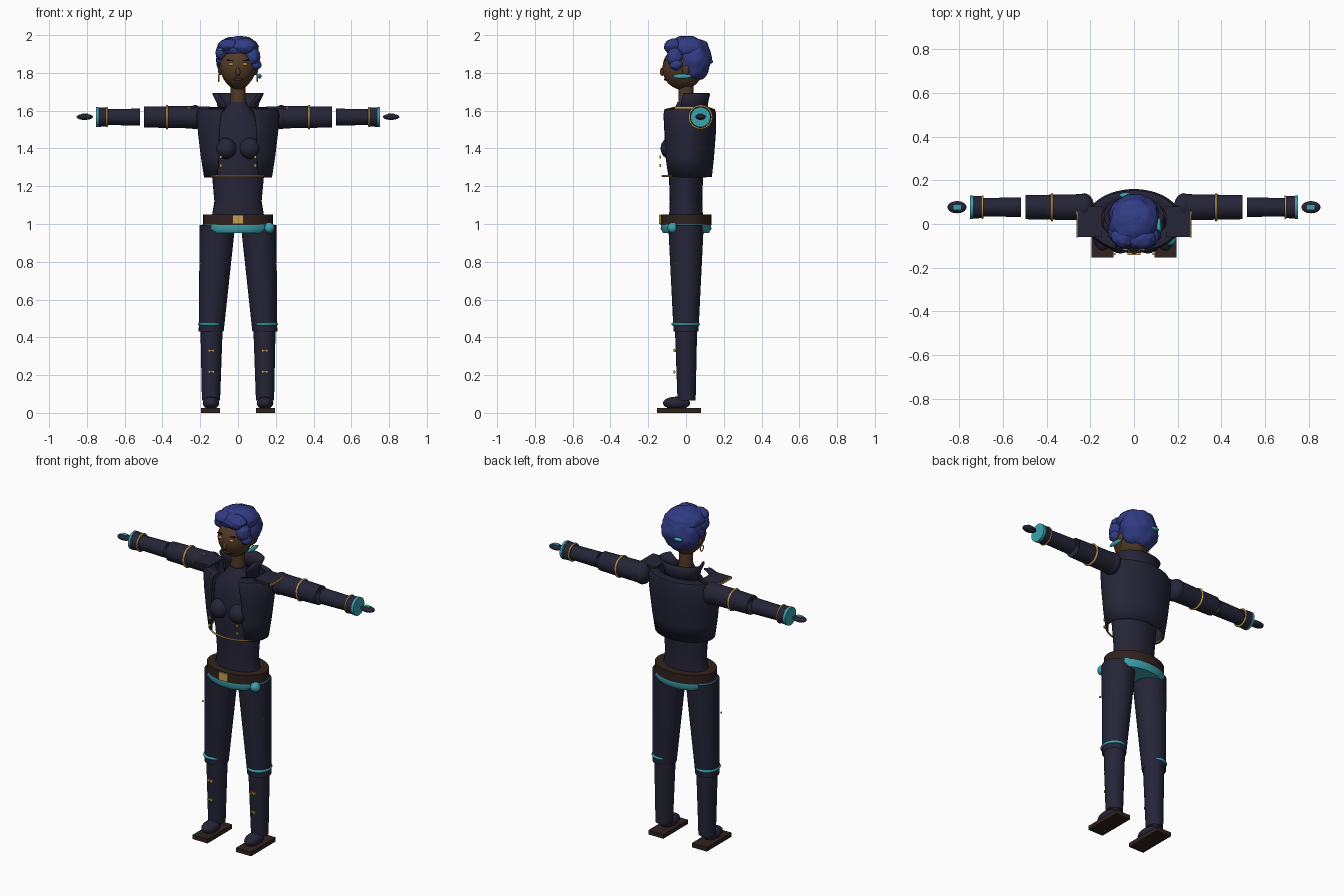
import bpy, bmesh, math
from mathutils import Vector, Matrix, noise

cube = bpy.data.objects.get("Cube")
if cube:
    bpy.data.objects.remove(cube, do_unlink=True)


def material(name, r, g, b):
    m = bpy.data.materials.new(name)
    m.use_nodes = True
    m.diffuse_color = (r, g, b, 1)
    m.node_tree.nodes["Principled BSDF"].inputs["Base Color"].default_value = (r, g, b, 1)
    return m


NAVY = material("navy cloth", 0.018, 0.018, 0.038)
HAIR = material("blue hair", 0.03, 0.045, 0.23)
SKIN = material("brown skin", 0.085, 0.042, 0.02)
GOLD = material("gold trim", 0.55, 0.34, 0.08)
TEAL = material("teal accent", 0.045, 0.36, 0.42)
LEATHER = material("dark leather", 0.03, 0.016, 0.012)
DARK = material("dark brow", 0.012, 0.008, 0.008)
LIPS = material("lips", 0.06, 0.022, 0.016)


def finish(name, bm, mat, sharp=0.7):
    """Turn a bmesh into a smooth object that keeps its hard edges."""
    bmesh.ops.recalc_face_normals(bm, faces=bm.faces)
    for f in bm.faces:
        f.smooth = True
    for e in bm.edges:
        if len(e.link_faces) == 2 and e.calc_face_angle() > sharp:
            e.smooth = False
    me = bpy.data.meshes.new(name)
    bm.to_mesh(me)
    bm.free()
    me.materials.append(mat)
    ob = bpy.data.objects.new(name, me)
    bpy.context.collection.objects.link(ob)
    return ob


def ellipsoid(name, c, r, mat, lump=0.0, tilt=0.0):
    bm = bmesh.new()
    bmesh.ops.create_icosphere(bm, subdivisions=4 if lump else 3, radius=1)
    for v in bm.verts:
        if lump:
            d = noise.voronoi(v.co * 1.9 + Vector(c) * 9)[0]
            v.co *= 1 + lump * (0.5 - d[0] * 1.3)
    m = Matrix.Translation(c) @ Matrix.Rotation(tilt, 4, 'Y') @ Matrix.Diagonal((*r, 1))
    bm.transform(m)
    return finish(name, bm, mat)


def box(name, c, size, mat, tilt=0.0):
    bm = bmesh.new()
    bmesh.ops.create_cube(bm, size=1)
    bm.transform(Matrix.Translation(c) @ Matrix.Rotation(tilt, 4, 'Y') @ Matrix.Diagonal((*size, 1)))
    return finish(name, bm, mat)


def loft(name, stations, mat, axis='Z', opening=None, thick=0.0, seg=32):
    """Skin elliptical rings (centre, rx, ry); opening lists front gap half-angles."""
    bm, rings = bmesh.new(), []
    for i, (c, rx, ry) in enumerate(stations):
        gap = opening[i] if opening else 0
        n = seg + 1 if opening else seg
        ring = []
        for k in range(n):
            a = gap + (2 * math.pi - 2 * gap) * k / seg
            u, v = rx * math.sin(a), -ry * math.cos(a)
            off = Vector((u, v, 0)) if axis == 'Z' else Vector((0, v, u))
            ring.append(bm.verts.new(Vector(c) + off))
        rings.append(ring)
    for a, b in zip(rings, rings[1:]):
        for k in range(len(a) - (1 if opening else 0)):
            j = (k + 1) % len(a)
            bm.faces.new((a[k], a[j], b[j], b[k]))
    if not opening:
        bm.faces.new(rings[0])
        bm.faces.new(rings[-1])
    ob = finish(name, bm, mat)
    if thick:
        s = ob.modifiers.new("thickness", 'SOLIDIFY')
        s.thickness, s.offset = thick, 0
    return ob


def capsule(name, p, q, r0, r1, mat, axis='Z', end=0.03):
    """Tapered limb with rounded ends."""
    p, q = Vector(p), Vector(q)
    d = (q - p).normalized() * end
    arc = [math.pi / 2 * (k + 0.3) / 5.3 for k in range(6)]
    st = [(p + d * (1 - math.sin(a)), r0 * math.sin(a) ** 0 * math.cos(math.pi / 2 - a), r0 * math.sin(a))
          for a in arc]
    st += [(q - d * (1 - math.sin(a)), r1 * math.sin(a), r1 * math.sin(a)) for a in reversed(arc)]
    return loft(name, st, mat, axis)


def ring(name, c, rx, ry, minor, mat, axis='Z', seg=40):
    bm, n = bmesh.new(), 8
    loops = []
    for k in range(seg):
        a = 2 * math.pi * k / seg
        row = []
        for j in range(n):
            b = 2 * math.pi * j / n
            w, h = minor * math.cos(b), minor * math.sin(b)
            u, v = (rx + w) * math.cos(a), (ry + w) * math.sin(a)
            off = {'Z': (u, v, h), 'X': (h, u, v), 'Y': (u, h, v)}[axis]
            row.append(bm.verts.new(Vector(c) + Vector(off)))
        loops.append(row)
    for k in range(seg):
        a, b = loops[k], loops[(k + 1) % seg]
        for j in range(n):
            bm.faces.new((a[j], a[(j + 1) % n], b[(j + 1) % n], b[j]))
    return finish(name, bm, mat, 2)


def level(z, y, rx, ry):
    return ((0, y, z), rx, ry)


# Torso, belt and sash
loft("torso", [level(1.03, 0, .14, .09), level(1.12, 0, .125, .086), level(1.25, 0, .137, .09),
               level(1.4, 0, .15, .1), level(1.54, 0, .14, .09), level(1.6, 0, .075, .065),
               level(1.645, 0, .045, .045)], NAVY)
loft("belt", [level(.995, 0, .184, .134), level(1.05, 0, .184, .134)], LEATHER, seg=48)
box("belt_buckle", (0, -.136, 1.023), (.058, .012, .048), GOLD)
loft("sash", [level(.953, 0, .172, .122), level(.975, 0, .188, .134), level(.997, 0, .188, .132)], TEAL, seg=48)
ellipsoid("sash_knot", (.165, -.07, .98), (.029, .029, .029), TEAL)

# Open jacket with hem and collar
loft("jacket", [level(1.248, .008, .176, .125), level(1.35, .01, .192, .134), level(1.48, .013, .208, .141),
                level(1.58, .014, .216, .142), level(1.605, .014, .206, .136), level(1.615, .02, .15, .1)],
     NAVY, opening=[.68, .55, .5, .42, .4, .5], thick=.008, seg=56)
ring("jacket_hem", (0, .002, 1.254), .168, .126, .005, GOLD)
loft("collar", [level(1.59, .035, .1, .075), level(1.64, .035, .108, .078), level(1.692, .038, .134, .086)],
     NAVY, opening=[.75, .7, .95], thick=.008)

# Neck and head
loft("neck", [level(1.6, 0, .041, .04), level(1.76, 0, .038, .038)], SKIN)
HC, HR = Vector((0, -.018, 1.825)), Vector((.098, .108, .115))
head = ellipsoid("head", HC, HR, SKIN)
for v in head.data.vertices:
    if v.co.z < HC.z:
        v.co.x *= 1 - 1.6 * (HC.z - v.co.z)


def on_face(x, z, out=0.0):
    k = 1 - (x / HR.x) ** 2 - ((z - HC.z) / HR.z) ** 2
    return Vector((x, HC.y - HR.y * math.sqrt(max(k, 0)) - out, z))


ellipsoid("nose", on_face(0, 1.806), (.013, .014, .022), SKIN)
ellipsoid("mouth", on_face(0, 1.766), (.027, .007, .007), LIPS)
for s, side in ((1, "left"), (-1, "right")):
    ellipsoid(side + "_eye", on_face(s * .037, 1.846), (.016, .006, .007), GOLD)
    box(side + "_brow", on_face(s * .04, 1.866, .002), (.036, .009, .006), DARK, s * -.12)
    ellipsoid(side + "_ear", (s * .094, .0, 1.815), (.012, .018, .026), SKIN)
    ring(side + "_earring", (s * .102, -.005, 1.772), .015, .018, .003, GOLD, 'X', 20)

# Curly hair: a main mass with curls over the forehead and sides
curls = [((0, .037, 1.872), (.115, .104, .122)), ((0, .01, 1.93), (.112, .115, .066)),
         ((-.045, -.058, 1.945), (.062, .05, .036)), ((.03, -.067, 1.94), (.07, .05, .042)),
         ((.078, -.06, 1.885), (.04, .042, .05)), ((.092, -.052, 1.843), (.032, .034, .03)),
         ((-.09, -.03, 1.905), (.03, .05, .038)), ((-.092, .0, 1.87), (.025, .04, .035))]
for i, (c, r) in enumerate(curls):
    ellipsoid("hair_curl_%d" % i, c, r, HAIR, .14)
ellipsoid("side_streak", (.114, -.02, 1.782), (.011, .05, .013), TEAL)
ellipsoid("front_streak", (-.083, -.07, 1.93), (.022, .012, .009), TEAL, 0, -.6)
ellipsoid("back_streak", (-.04, .132, 1.86), (.027, .012, .01), TEAL)

for s, side in ((1, "left"), (-1, "right")):
    def name(part):
        return side + "_" + part

    def at(x, y, z):
        return (s * x, y, z)

    # Chest and jacket fittings
    ellipsoid(name("bust"), at(.063, -.085, 1.4), (.056, .05, .056), NAVY)
    for z in (1.355, 1.31):
        box(name("jacket_button"), at(.092, -.137, z), (.014, .008, .014), GOLD)
    box(name("shoulder_board"), at(.203, .01, 1.616), (.112, .14, .014), NAVY)
    box(name("shoulder_board_edge"), at(.26, .01, 1.616), (.008, .142, .012), GOLD)

    # Arm
    AY, AZ = .077, 1.566
    ellipsoid(name("shoulder"), at(.228, AY, AZ), (.045, .064, .064), NAVY)
    capsule(name("upper_arm"), at(.23, AY, AZ), at(.498, AY, AZ), .06, .055, NAVY, 'X', .045)
    ring(name("arm_band"), at(.376, AY, AZ), .059, .059, .006, GOLD, 'X')
    capsule(name("forearm"), at(.518, AY, AZ), at(.745, AY, AZ), .045, .041, NAVY, 'X', .04)
    loft(name("cuff"), [(at(.69, AY, AZ), .05, .05), (at(.75, AY, AZ), .052, .052)], NAVY, 'X')
    ring(name("cuff_gold_band"), at(.694, AY, AZ), .049, .049, .005, GOLD, 'X')
    loft(name("cuff_teal_band"), [(at(.738, AY, AZ), .053, .053), (at(.752, AY, AZ), .053, .053)], TEAL, 'X')
    ellipsoid(name("hand"), at(.811, AY, 1.567), (.044, .028, .016), NAVY)
    box(name("hand_plate"), at(.81, AY, 1.582), (.034, .022, .006), TEAL)

    # Leg
    capsule(name("thigh"), at(.109, 0, .995), at(.142, 0, .43), .094, .066, NAVY, 'Z', .05)
    ring(name("knee_band"), at(.146, -.002, .47), .058, .068, .008, TEAL)
    box(name("thigh_rivet"), at(.2, -.05, .79), (.006, .008, .008), GOLD)
    capsule(name("shin"), at(.14, 0, .455), at(.143, .003, .065), .059, .048, NAVY, 'Z', .045)
    for z in (.33, .217):
        box(name("shin_buckle"), at(.142, -.061, z), (.034, .01, .008), GOLD)
        for dx in (-.011, .011):
            box(name("shin_buckle_bar"), at(.142 + dx, -.062, z), (.008, .01, .016), GOLD)
    ellipsoid(name("boot"), at(.143, -.05, .052), (.044, .073, .034), NAVY)
    box(name("sole"), at(.145, -.037, .0125), (.1, .235, .025), LEATHER)
